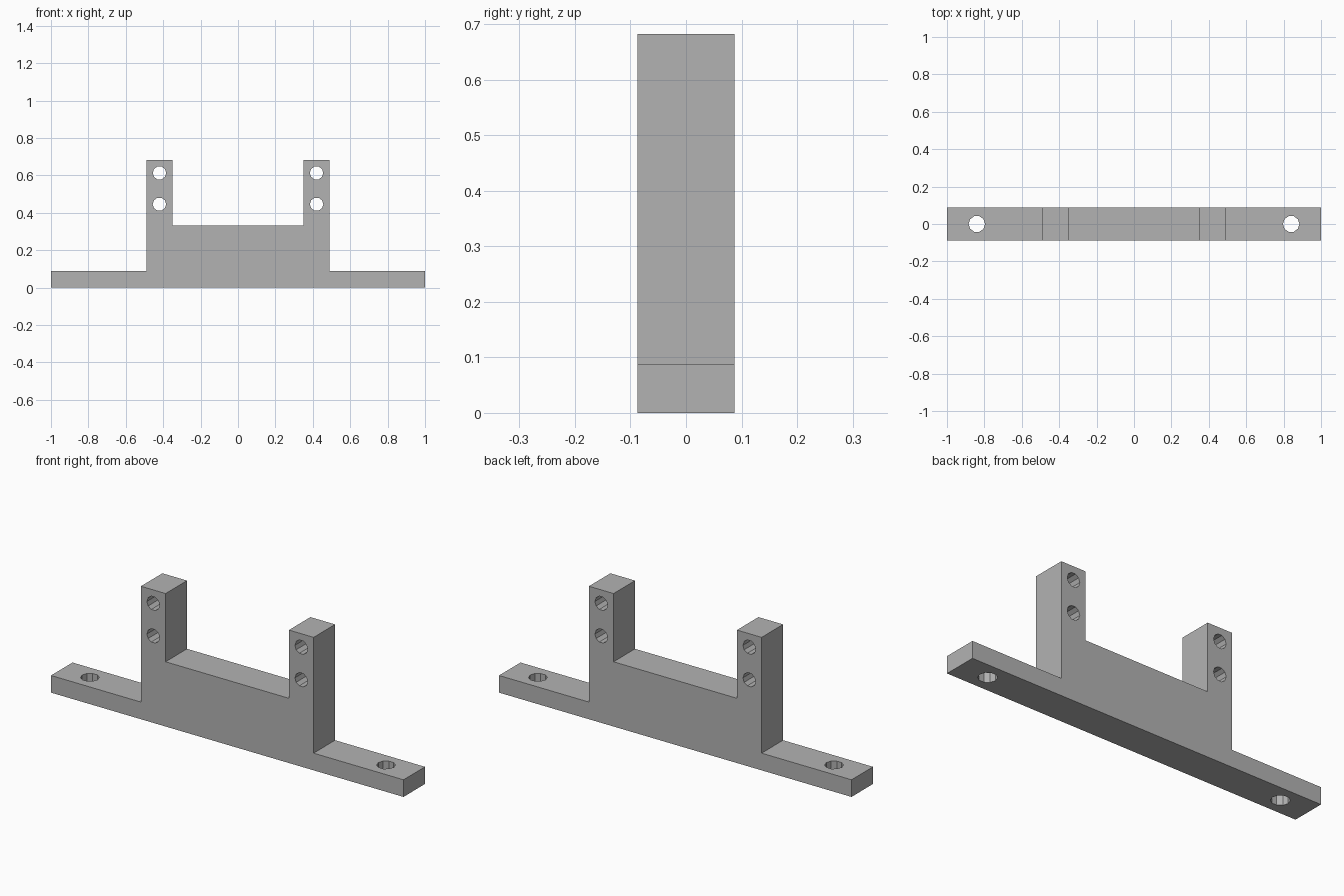
import bpy, bmesh, math

cube = bpy.data.objects.get("Cube")
if cube:
    bpy.data.objects.remove(cube, do_unlink=True)

DEPTH = 0.174
HALF_DEPTH = DEPTH / 2

grey = bpy.data.materials.new("plain_grey")
grey.use_nodes = True
grey.diffuse_color = (0.45, 0.45, 0.45, 1)
grey.node_tree.nodes["Principled BSDF"].inputs["Base Color"].default_value = grey.diffuse_color


def add_object(name, bm):
    mesh = bpy.data.meshes.new(name)
    bmesh.ops.recalc_face_normals(bm, faces=bm.faces)
    bm.to_mesh(mesh)
    bm.free()
    obj = bpy.data.objects.new(name, mesh)
    bpy.context.collection.objects.link(obj)
    mesh.materials.append(grey)
    return obj


def drill(target, name, location, radius, along_y):
    """Cut a ten-sided through hole."""
    bpy.ops.mesh.primitive_cylinder_add(vertices=10, radius=radius, depth=0.4, location=location)
    cutter = bpy.context.object
    cutter.name = name
    # a flat-sided hole starts with a corner on the x axis
    cutter.rotation_euler = (math.pi / 2 if along_y else 0, 0, math.pi / 2)
    if along_y:
        cutter.rotation_euler = (math.pi / 2, math.pi / 2, 0)
    cutter.data.materials.append(grey)
    cutter.hide_render = True
    cutter.hide_set(True)
    mod = target.modifiers.new(name, 'BOOLEAN')
    mod.operation = 'DIFFERENCE'
    mod.solver = 'EXACT'
    mod.object = cutter


# Bracket body: half outline mirrored in x, then extruded in y
half = [(1, 0), (1, 0.088), (0.49, 0.088), (0.49, 0.682), (0.35, 0.682), (0.35, 0.332)]
outline = half + [(-x, z) for x, z in reversed(half)]
bm = bmesh.new()
face = bm.faces.new([bm.verts.new((x, -HALF_DEPTH, z)) for x, z in outline])
extruded = bmesh.ops.extrude_face_region(bm, geom=[face])["geom"]
bmesh.ops.translate(bm, vec=(0, DEPTH, 0),
                    verts=[v for v in extruded if isinstance(v, bmesh.types.BMVert)])
bracket = add_object("mounting_bracket", bm)

# Holes in the base flanges and the upright posts
for side, x in (("left", 1), ("right", -1)):
    drill(bracket, side + "_flange_hole_cutter", (x * 0.84, 0, 0.044), 0.044, False)
    for level, z in (("lower", 0.446), ("upper", 0.613)):
        drill(bracket, f"{side}_{level}_post_hole_cutter", (x * 0.42, 0, z), 0.036, True)
